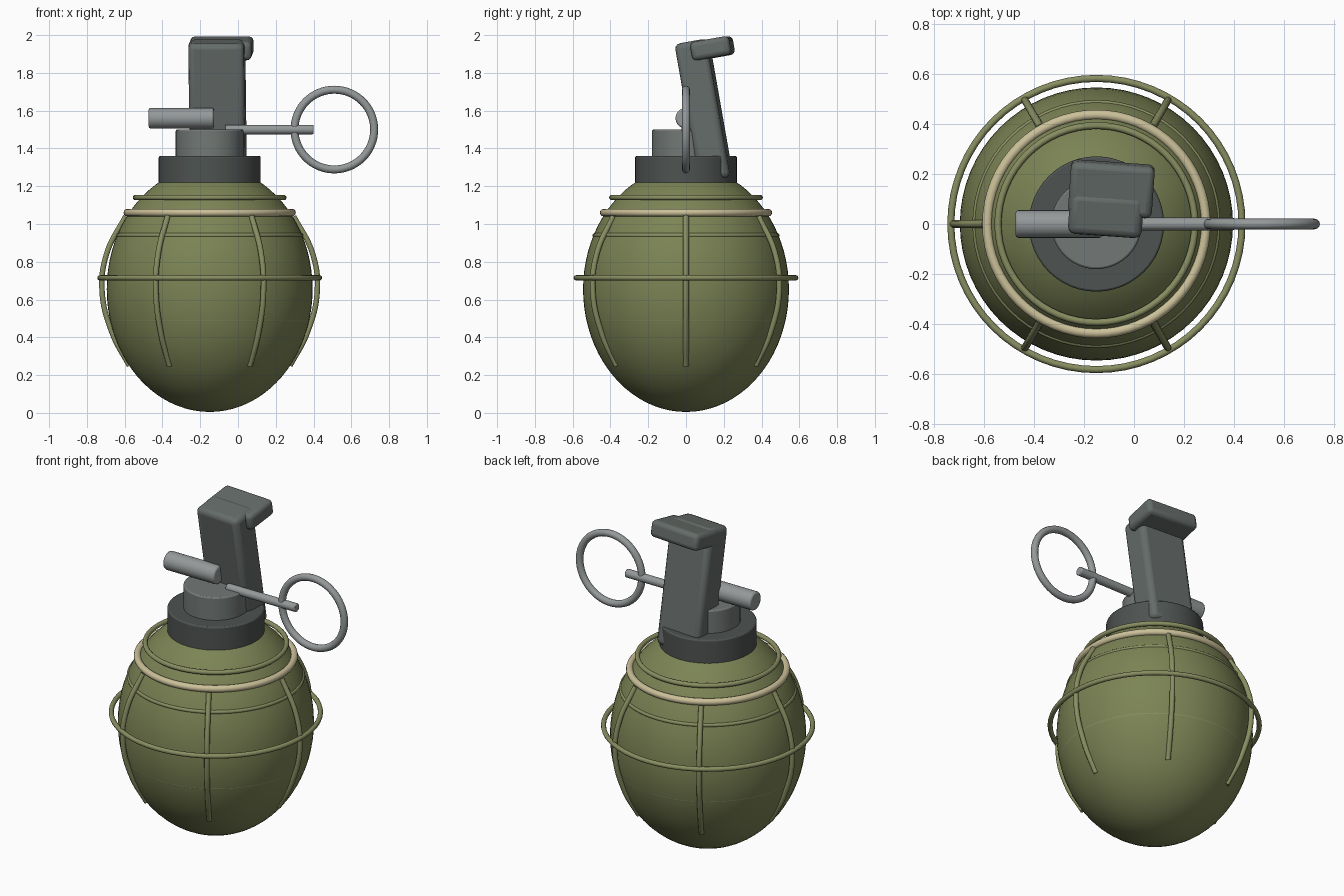
import bpy
from math import radians, cos, sin, pi

if "Cube" in bpy.data.objects:
    bpy.data.objects.remove(bpy.data.objects["Cube"])

CX = -0.15  # body axis


def material(name, rgb):
    m = bpy.data.materials.new(name)
    m.diffuse_color = (*rgb, 1)
    m.use_nodes = True
    m.node_tree.nodes["Principled BSDF"].inputs["Base Color"].default_value = m.diffuse_color
    return m


OLIVE = material("olive", (0.20, 0.23, 0.09))
WIRE = material("olive_wire", (0.25, 0.27, 0.12))
TAN = material("tan", (0.60, 0.53, 0.32))
DARK = material("dark_metal", (0.075, 0.085, 0.08))
LEVER = material("lever_metal", (0.13, 0.15, 0.14))
METAL = material("mid_metal", (0.17, 0.19, 0.18))
STEEL = material("steel", (0.30, 0.32, 0.32))


def finish(name, mat, bevel=0.0, segments=3):
    o = bpy.context.object
    o.name = name
    o.data.materials.append(mat)
    if bevel:
        bpy.ops.object.transform_apply(location=False, rotation=False, scale=True)
        b = o.modifiers.new("bevel", 'BEVEL')
        b.width, b.segments = bevel, segments
        b.limit_method = 'ANGLE'
    bpy.ops.object.shade_smooth_by_angle(angle=radians(40))
    return o


def cylinder(name, loc, r, depth, mat, rot=(0, 0, 0), bevel=0.008):
    bpy.ops.mesh.primitive_cylinder_add(vertices=48, radius=r, depth=depth,
                                        location=loc, rotation=rot)
    return finish(name, mat, bevel, 2)


def ring(name, loc, major, minor, mat, rot=(0, 0, 0)):
    bpy.ops.mesh.primitive_torus_add(major_segments=64, minor_segments=12,
                                     major_radius=major, minor_radius=minor,
                                     location=loc, rotation=rot)
    return finish(name, mat)


def box(name, loc, size, mat, rot, bevel):
    bpy.ops.mesh.primitive_cube_add(size=1, location=loc, rotation=rot)
    bpy.context.object.scale = size
    return finish(name, mat, bevel)


# Egg-shaped body
bpy.ops.mesh.primitive_uv_sphere_add(segments=64, ring_count=40, radius=1,
                                     location=(CX, 0, 0.655))
bpy.context.object.scale = (0.545, 0.545, 0.65)
finish("body", OLIVE)

# Horizontal wire hoops and the tan band
for i, (z, major, minor) in enumerate([(1.14, 0.393, 0.014), (0.94, 0.483, 0.012),
                                       (0.715, 0.581, 0.014), (0.49, 0.515, 0.012)]):
    ring(f"wire_hoop_{i + 1}", (CX, 0, z), major, minor, WIRE)
ring("tan_band", (CX, 0, 1.06), 0.436, 0.02, TAN)

# Six vertical wire ribs, bowed slightly away from the body
RIB = [(0.425, 0.25), (0.515, 0.42), (0.57, 0.65), (0.543, 0.85), (0.445, 1.04)]
for k in range(6):
    a = k * pi / 3
    cu = bpy.data.curves.new(f"wire_rib_{k + 1}", 'CURVE')
    cu.dimensions = '3D'
    cu.bevel_depth, cu.bevel_resolution = 0.015, 3
    cu.resolution_u, cu.use_fill_caps = 8, True
    sp = cu.splines.new('BEZIER')
    sp.bezier_points.add(len(RIB) - 1)
    for p, (r, z) in zip(sp.bezier_points, RIB):
        p.co = (CX + r * cos(a), r * sin(a), z)
        p.handle_left_type = p.handle_right_type = 'AUTO'
    cu.materials.append(WIRE)
    bpy.context.collection.objects.link(bpy.data.objects.new(f"wire_rib_{k + 1}", cu))

# Neck collar and upper housing
cylinder("neck_collar", (CX, 0, 1.28), 0.27, 0.16, DARK)
cylinder("upper_housing", (CX, 0, 1.425), 0.18, 0.15, METAL)

# Cross tube, pull pin and pull ring
ALONG_X = (0, pi / 2, 0)
cylinder("cross_tube", (-0.30, 0, 1.56), 0.055, 0.345, STEEL, ALONG_X, 0.01)
cylinder("pull_pin", (0.165, 0, 1.5), 0.025, 0.47, STEEL, ALONG_X, 0.005)
ring("pull_ring", (0.51, 0, 1.5), 0.211, 0.021, STEEL, (pi / 2, 0, 0))

# Leaning lever and its cap
TILT = (radians(10), 0, radians(-4))
box("lever", (-0.108, 0.095, 1.6), (0.295, 0.17, 0.745), LEVER, TILT, 0.03)
box("lever_cap", (-0.09, 0.14, 1.93), (0.335, 0.21, 0.1), LEVER, TILT, 0.025)
